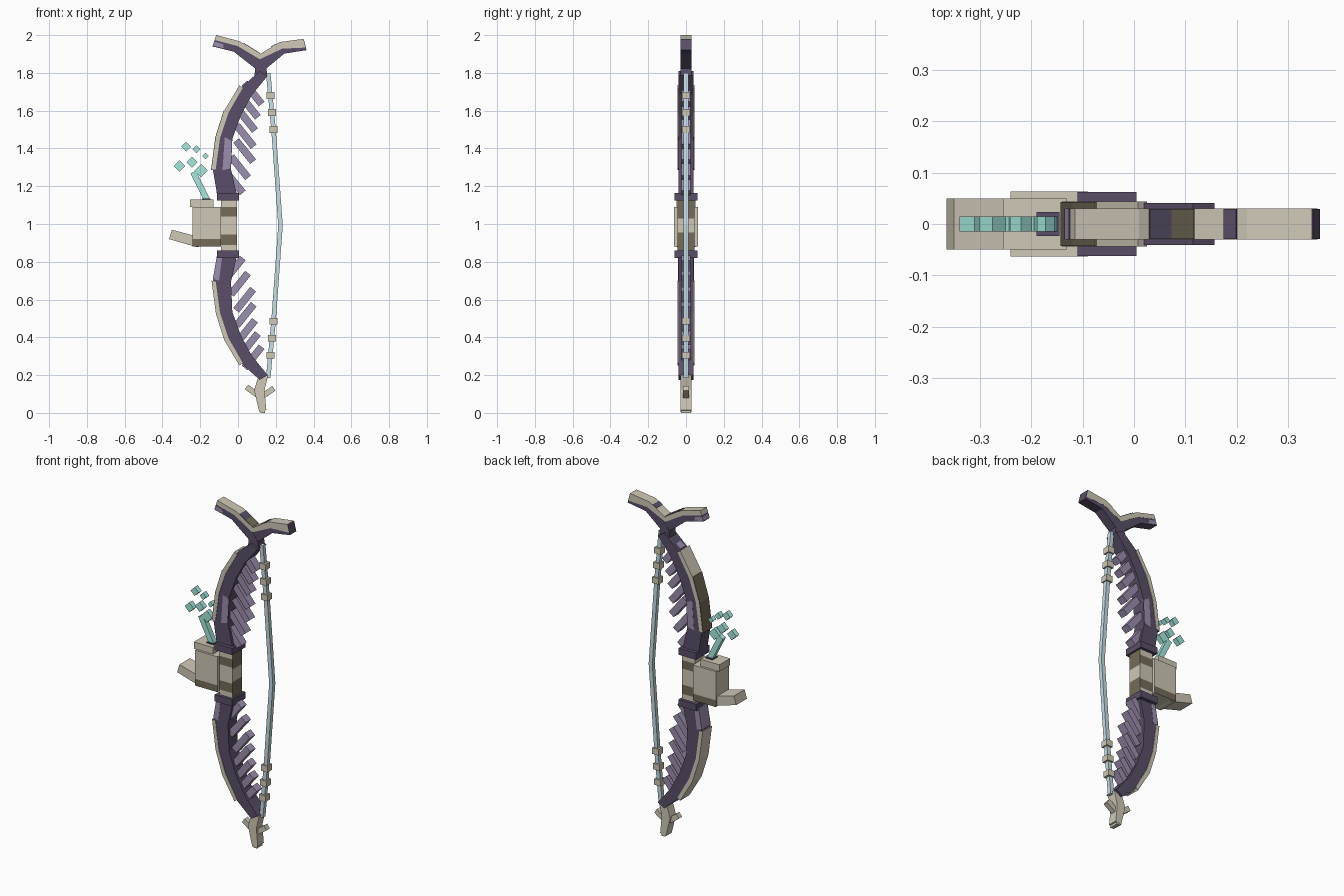
import bpy, bmesh, math
from mathutils import Matrix, Vector

MID = 0.9925  # height about which the two limbs mirror

cube = bpy.data.objects.get("Cube")
if cube:
    bpy.data.objects.remove(cube, do_unlink=True)


def material(name, r, g, b):
    lin = [((c / 255 + 0.055) / 1.055) ** 2.4 for c in (r, g, b)] + [1]
    m = bpy.data.materials.new(name)
    m.use_nodes = True
    m.diffuse_color = lin
    m.node_tree.nodes["Principled BSDF"].inputs["Base Color"].default_value = lin
    return m


PURPLE = material("dark purple", 90, 79, 104)
LILAC = material("light purple", 156, 142, 174)
BONE = material("bone", 207, 200, 183)
BROWN = material("dark brown", 117, 108, 89)
TEAL = material("teal", 166, 232, 222)
STRING = material("pale blue", 200, 221, 230)


def finish(name, bm, *mats):
    bmesh.ops.recalc_face_normals(bm, faces=bm.faces)
    mesh = bpy.data.meshes.new(name)
    bm.to_mesh(mesh)
    bm.free()
    for m in mats:
        mesh.materials.append(m)
    obj = bpy.data.objects.new(name, mesh)
    bpy.context.collection.objects.link(obj)
    return obj


def strip(name, side_a, side_b, y, mat, mirror=False):
    """Slab of quads between two edge lines in xz, reaching y to both sides."""
    bm = bmesh.new()
    rows = []
    for a, b in zip(side_a, side_b):
        corners = [(a, -y), (b, -y), (b, y), (a, y)]
        rows.append([bm.verts.new((p[0], d, 2 * MID - p[1] if mirror else p[1]))
                     for p, d in corners])
    for r, s in zip(rows, rows[1:]):
        for i in range(4):
            j = (i + 1) % 4
            bm.faces.new((r[i], r[j], s[j], s[i]))
    bm.faces.new(rows[0])
    bm.faces.new(rows[-1])
    return finish(name, bm, mat)


def bar(name, start, end, width, y, mat, mirror=False):
    """Straight square bar from start to end in xz."""
    s, e = Vector(start), Vector(end)
    d = (e - s).normalized()
    n = Vector((-d.y, d.x)) * width / 2
    return strip(name, [s + n, e + n], [s - n, e - n], y, mat, mirror)


def box(name, x0, x1, z0, z1, y, mat, mirror=False):
    return strip(name, [(x0, z0), (x0, z1)], [(x1, z0), (x1, z1)], y, mat, mirror)


def banded_box(name, x0, x1, z0, z1, y, cuts, is_brown):
    """Bone box cut at the given heights, with brown faces chosen by a rule."""
    bm = bmesh.new()
    size = Matrix.Diagonal((x1 - x0, 2 * y, z1 - z0, 1))
    place = Matrix.Translation(((x0 + x1) / 2, 0, (z0 + z1) / 2))
    bmesh.ops.create_cube(bm, size=1, matrix=place @ size)
    for z in cuts:
        bmesh.ops.bisect_plane(bm, geom=bm.verts[:] + bm.edges[:] + bm.faces[:],
                               plane_co=(0, 0, z), plane_no=(0, 0, 1))
    bm.normal_update()
    for f in bm.faces:
        f.material_index = int(is_brown(f.calc_center_median(), f.normal))
    return finish(name, bm, BONE, BROWN)


# Grip with brown bands, mostly brown on its string side
def grip_brown(c, n):
    if n.x > 0.5:
        return not 0.955 < c.z < 1.03
    return 0.89 < c.z < 0.945 or 1.04 < c.z < 1.09


banded_box("grip", -0.09, -0.005, 0.86, 1.13, 0.045,
           (0.89, 0.945, 0.955, 1.03, 1.04, 1.09), grip_brown)

# Skull-like block, its cap and jaw
banded_box("head_block", -0.24, -0.09, 0.88, 1.09, 0.063, (0.92,),
           lambda c, n: c.z < 0.92 and abs(n.y) > 0.5)
box("head_cap", -0.255, -0.13, 1.09, 1.13, 0.05, BONE)
box("shard_socket", -0.19, -0.145, 1.125, 1.136, 0.023, PURPLE)
strip("jaw", [(-0.35, 0.97), (-0.24, 0.94), (-0.2, 0.93)],
      [(-0.365, 0.92), (-0.215, 0.877), (-0.19, 0.885)], 0.05, BONE)

# Limbs, built once for each half
outer = [(-0.11, 1.15), (-0.132, 1.285), (-0.097, 1.46), (-0.054, 1.59),
         (0.02, 1.725), (0.115, 1.81)]
inner = [(-0.005, 1.15), (-0.037, 1.29), (-0.03, 1.45), (0.015, 1.575),
         (0.073, 1.682), (0.157, 1.785)]
plate_out = [(-0.14, 1.285), (-0.117, 1.46), (-0.073, 1.6), (0.008, 1.735)]
plate_in = [(-0.118, 1.29), (-0.095, 1.456), (-0.051, 1.588), (0.025, 1.72)]
patch_a = [(-0.082, 1.285), (-0.07, 1.46)]
patch_b = [(-0.04, 1.295), (-0.033, 1.44)]
rib_tips = [(0.025, 1.165), (0.053, 1.245), (0.08, 1.33), (0.083, 1.41),
            (0.09, 1.495), (0.105, 1.565), (0.125, 1.635)]
string_path = [(0.16, 1.8), (0.188, 1.5), (0.225, MID)]

for half, mirror in (("upper", False), ("lower", True)):
    strip(half + "_limb", outer, inner, 0.041, PURPLE, mirror)
    strip(half + "_limb_plate", plate_out, plate_in, 0.044, BONE, mirror)
    box(half + "_collar", -0.11, 0.005, 1.125, 1.165, 0.062, PURPLE, mirror)
    for i, (x, z) in enumerate(rib_tips):
        bar(f"{half}_rib_{i}", (x - 0.09, z + 0.112), (x, z), 0.039, 0.025,
            LILAC, mirror)
    strip(half + "_string", [(x - 0.012, z) for x, z in string_path],
          [(x + 0.012, z) for x, z in string_path], 0.012, STRING, mirror)
    for i, (x, z) in enumerate([(0.173, 1.68), (0.18, 1.59), (0.187, 1.5)]):
        box(f"{half}_string_bead_{i}", x - 0.021, x + 0.021, z - 0.018,
            z + 0.018, 0.021, BONE, mirror)

# Painted patches: light on the limbs, brown on the back of the upper plate
strip("upper_limb_patch", patch_a, patch_b, 0.042, LILAC)
strip("lower_limb_patch", [(-0.112, 0.83), (-0.133, 0.71)],
      [(-0.085, 0.82), (-0.1, 0.7)], 0.042, LILAC)
strip("upper_plate_shade", [(x - 0.003, z) for x, z in plate_out[:3]],
      [(x + 0.003, z) for x, z in plate_out[:3]], 0.043, BROWN)

# Forked antler at the top: bone upper edge over a purple underside
left_top = [(-0.115, 2.0), (0.01, 1.967), (0.118, 1.9)]
left_mid = [(-0.124, 1.974), (-0.002, 1.942), (0.115, 1.872)]
left_low = [(-0.135, 1.94), (-0.022, 1.912), (0.095, 1.82)]
right_top = [(0.118, 1.9), (0.22, 1.963), (0.345, 1.98)]
right_mid = [(0.115, 1.872), (0.234, 1.928), (0.357, 1.934)]
right_low = [(0.14, 1.815), (0.245, 1.902), (0.36, 1.92)]
for side, top, mid, low in (("left", left_top, left_mid, left_low),
                            ("right", right_top, right_mid, right_low)):
    strip(f"antler_{side}_edge", top, mid, 0.03, BONE)
    strip(f"antler_{side}_arm", mid, low, 0.029, PURPLE)
strip("antler_stem", [(0.085, 1.77), (0.092, 1.83), (0.116, 1.87)],
      [(0.155, 1.785), (0.15, 1.83), (0.118, 1.87)], 0.03, PURPLE)

# Painted bands on the antler's upper faces, its right tip and its left arm
for name, start, end, mat in (
        ("antler_band_left", (0.03, 1.956), (0.072, 1.93), PURPLE),
        ("antler_band_middle", (0.072, 1.93), (0.115, 1.903), BROWN),
        ("antler_band_right", (0.175, 1.936), (0.2, 1.951), PURPLE),
        ("antler_tip_right", (0.3455, 1.978), (0.36, 1.921), PURPLE)):
    bar(name, start, end, 0.005, 0.0295, mat)
strip("antler_left_patch", [(-0.127, 1.966), (-0.08, 1.953)],
      [(-0.134, 1.945), (-0.075, 1.93)], 0.0298, LILAC)

# Bone tail with two twigs
strip("tail", [(0.11, 0.2), (0.085, 0.12), (0.113, 0.005)],
      [(0.16, 0.2), (0.14, 0.12), (0.15, 0.015)], 0.028, BONE)
bar("tail_twig_left", (0.11, 0.09), (0.045, 0.137), 0.03, 0.015, BONE)
bar("tail_twig_right", (0.11, 0.075), (0.19, 0.13), 0.03, 0.015, BONE)
box("tail_foot", 0.12, 0.143, 0.0, 0.02, 0.027, BONE)

# Glowing shard and floating cubes
bar("shard", (-0.162, 1.125), (-0.237, 1.275), 0.032, 0.015, TEAL)
floaters = [(-0.275, 1.41, 0.037), (-0.22, 1.396, 0.03), (-0.172, 1.36, 0.024),
            (-0.31, 1.307, 0.042), (-0.243, 1.327, 0.042), (-0.195, 1.283, 0.05)]
for i, (x, z, s) in enumerate(floaters):
    h = s / math.sqrt(8)
    bar(f"floating_cube_{i}", (x - h, z - h), (x + h, z + h), s, 0.015, TEAL)
